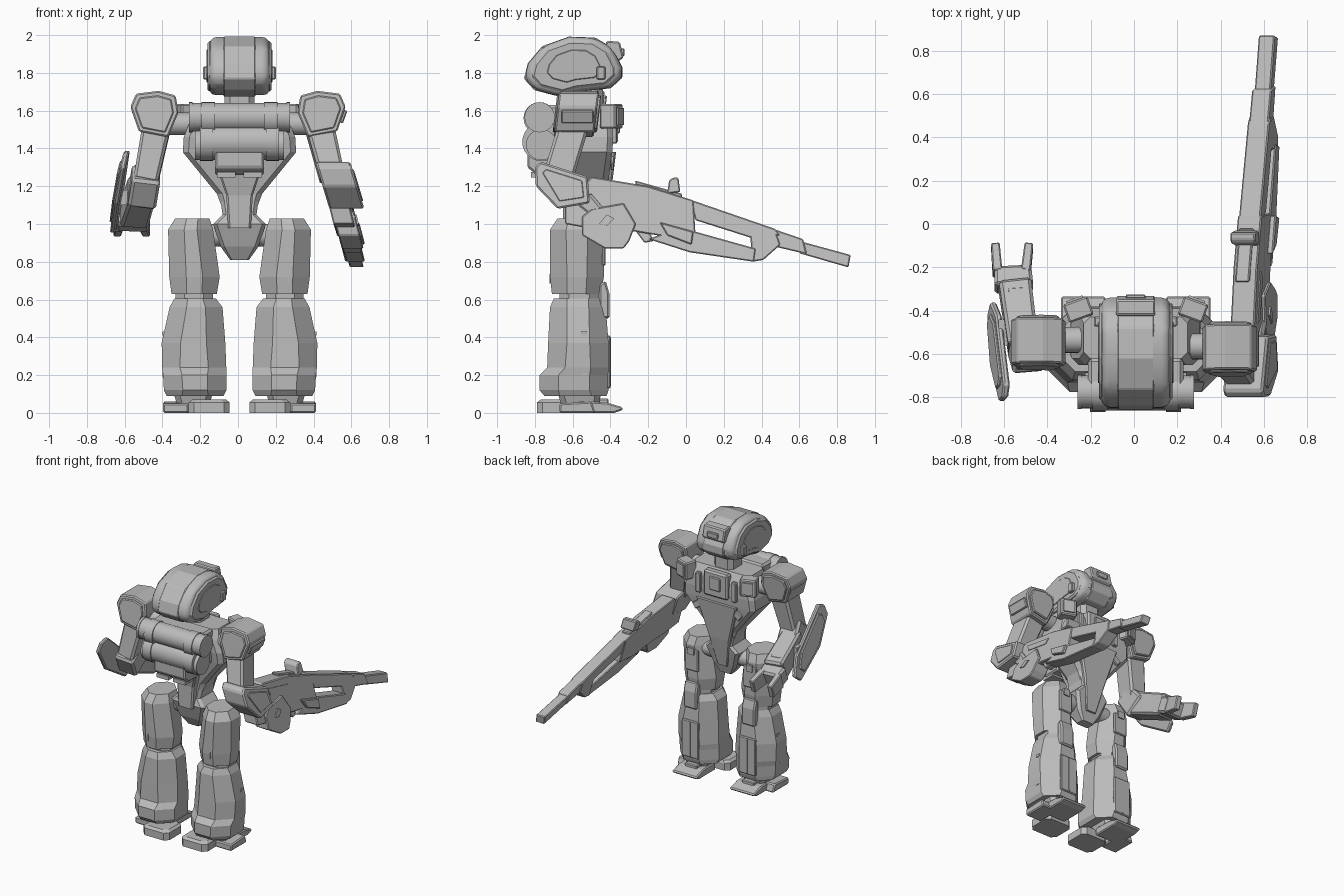
import bpy, bmesh, math
from mathutils import Vector, Matrix

cube = bpy.data.objects.get("Cube")
if cube:
    bpy.data.objects.remove(cube, do_unlink=True)

MID = 0.008  # mirror plane of the body

grey = bpy.data.materials.new("armour_grey")
grey.use_nodes = True
grey.diffuse_color = (0.5, 0.5, 0.5, 1)
grey.node_tree.nodes["Principled BSDF"].inputs["Base Color"].default_value = (0.5, 0.5, 0.5, 1)


def finish(name, bm, bevel=0.0, segments=1, smooth=False):
    bmesh.ops.recalc_face_normals(bm, faces=bm.faces)
    if bevel:
        edges = [e for e in bm.edges if e.calc_face_angle(0) > 0.5]
        bmesh.ops.bevel(bm, geom=edges, offset=bevel, segments=segments, profile=0.5,
                        affect='EDGES', clamp_overlap=True)
    mesh = bpy.data.meshes.new(name)
    bm.to_mesh(mesh)
    bm.free()
    mesh.materials.append(grey)
    if smooth:
        mesh.polygons.foreach_set("use_smooth", [True] * len(mesh.polygons))
        mesh.set_sharp_from_angle(angle=math.radians(35))
    obj = bpy.data.objects.new(name, mesh)
    bpy.context.collection.objects.link(obj)
    return obj


def skin(rings):
    """Bridge equal point rings and cap both ends."""
    bm = bmesh.new()
    rows = [[bm.verts.new(p) for p in ring] for ring in rings]
    n = len(rows[0])
    for a, b in zip(rows, rows[1:]):
        for i in range(n):
            bm.faces.new((a[i], a[(i + 1) % n], b[(i + 1) % n], b[i]))
    bm.faces.new(rows[0])
    bm.faces.new(rows[-1])
    return bm


def loft(name, sections, side=1):
    """Chamfered rectangles (z, x0, x1, y0, y1, chamfer) stacked upwards."""
    rings = []
    for z, x0, x1, y0, y1, c in sections:
        pts = [(x0 + c, y0), (x1 - c, y0), (x1, y0 + c), (x1, y1 - c),
               (x1 - c, y1), (x0 + c, y1), (x0, y1 - c), (x0, y0 + c)]
        rings.append([(MID + side * x, y, z) for x, y in pts])
    return finish(name, skin(rings))


def prism(name, profile, x0, x1, side=1, bevel=0.0, segments=1, lean=None, smooth=False):
    """Side profile (y, z) extruded across x; lean shifts x by y and z."""
    shift = lean or (lambda y, z: 0)
    rings = [[(MID + side * (x + shift(y, z)), y, z) for y, z in profile] for x in (x0, x1)]
    return finish(name, skin(rings), bevel, segments, smooth)


def front_prism(name, profile, y0, y1, side=1, bevel=0.0, tilt=0.0):
    rings = [[(side * x, y + tilt * (z - 1.58), z) for x, z in profile] for y in (y0, y1)]
    return finish(name, skin(rings), bevel)


def box(name, centre, size, side=1, turn=0, axis='Z', bevel=0.0):
    x, y, z = centre
    m = (Matrix.Translation((MID + side * x, y, z))
         @ Matrix.Rotation(side * math.radians(turn), 4, axis) @ Matrix.Diagonal((*size, 1)))
    bm = bmesh.new()
    bmesh.ops.create_cube(bm, size=1, matrix=m)
    return finish(name, bm, bevel)


def beam(name, start, end, w0, d0, w1, d1, bevel=0.015):
    a, b = Vector(start), Vector(end)
    z = (b - a).normalized()
    x = (Vector((1, 0, 0)) - z * z.x).normalized()
    y = z.cross(x)
    rings = [[p + x * sx * w / 2 + y * sy * d / 2 for sx, sy in ((-1, -1), (1, -1), (1, 1), (-1, 1))]
             for p, w, d in ((a, w0, d0), (b, w1, d1))]
    return finish(name, skin(rings), bevel)


def axle(name, x0, x1, y, z, r, side=1):
    """Cylinder lying across the body."""
    m = (Matrix.Translation((MID + side * (x0 + x1) / 2, y, z))
         @ Matrix.Rotation(math.pi / 2, 4, 'Y'))
    bm = bmesh.new()
    bmesh.ops.create_cone(bm, cap_ends=True, segments=24, radius1=r, radius2=r,
                          depth=x1 - x0, matrix=m)
    return finish(name, bm, smooth=True)


def scaled(profile, k, cy=-.59, cz=1.84):
    return [(cy + (y - cy) * k, cz + (z - cz) * k) for y, z in profile]


# Head: rounded helmet, centre band, side plates, sensor
helmet = [(-.855, 1.77), (-.835, 1.85), (-.76, 1.94), (-.62, 1.99), (-.48, 1.985), (-.39, 1.93),
          (-.34, 1.83), (-.34, 1.775), (-.4, 1.72), (-.58, 1.7), (-.665, 1.675), (-.8, 1.71)]
prism("helmet", helmet, -.16, .16, bevel=.05, segments=3, smooth=True)
prism("helmet_band", scaled(helmet, 1.012), -.085, .085, bevel=.006)
for s, tag in ((1, "left"), (-1, "right")):
    prism(tag + "_helmet_plate", scaled(helmet, .86), .14, .17, s, .012)
    prism(tag + "_helmet_inlay", scaled(helmet, .55), .165, .175, s, .004)
    box(tag + "_ear", (.175, -.45, 1.8), (.035, .045, .07), s, bevel=.006)
    box(tag + "_visor_cheek", (.11, -.37, 1.8), (.07, .05, .06), s, -20, bevel=.01)
prism("sensor_housing", [(-.44, 1.9), (-.42, 1.97), (-.35, 1.965), (-.33, 1.88), (-.36, 1.86)],
      -.09, .09, bevel=.008)
box("sensor_lens", (0, -.335, 1.91), (.09, .02, .04), bevel=.005)
loft("neck", [(1.58, -.08, .08, -.6, -.44, .03), (1.73, -.08, .08, -.6, -.44, .03)])

# Torso wedge and pelvis
loft("torso", [(1.08, -.09, .09, -.6, -.43, .02), (1.16, -.12, .12, -.6, -.42, .03),
               (1.38, -.3, .3, -.64, -.39, .03), (1.46, -.295, .295, -.65, -.385, .03),
               (1.55, -.26, .26, -.65, -.39, .03), (1.62, -.24, .24, -.62, -.43, .03)])
loft("pelvis", [(.81, -.05, .05, -.55, -.48, .01), (.88, -.1, .1, -.59, -.46, .02),
                (1.0, -.14, .14, -.63, -.43, .02), (1.05, -.09, .09, -.61, -.42, .02),
                (1.12, -.1, .1, -.6, -.42, .02)])
loft("belly_plate", [(.88, -.04, .04, -.47, -.445, .005), (1.1, -.09, .09, -.44, -.405, .01),
                     (1.38, -.17, .17, -.4, -.37, .01)])
loft("spine_plate", [(.98, -.06, .06, -.65, -.6, .01), (1.15, -.07, .07, -.65, -.58, .01),
                     (1.3, -.12, .12, -.68, -.6, .01)])
box("chest_block", (0, -.39, 1.52), (.2, .06, .19), bevel=.012)
box("chest_hatch", (0, -.36, 1.53), (.09, .02, .1), bevel=.006)
for s, tag in ((1, "left"), (-1, "right")):
    box(tag + "_chest_vent", (.265, -.395, 1.57), (.12, .09, .13), s, -20, bevel=.008)
    box(tag + "_vent_slat", (.28, -.352, 1.57), (.08, .02, .09), s, -20)
    box(tag + "_chest_rib", (.15, -.38, 1.5), (.04, .03, .15), s, bevel=.006)
    box(tag + "_waist_fin", (.16, -.39, 1.33), (.09, .02, .05), s, 35, 'Y', .005)

# Backpack: two barrels, end caps and exhaust
axle("upper_barrel", -.26, .26, -.775, 1.565, .076)
axle("lower_barrel", -.2, .2, -.765, 1.435, .095)
for s, tag in ((1, "left"), (-1, "right")):
    axle(tag + "_upper_cap", .13, .2, -.775, 1.56, .085, s)
    axle(tag + "_upper_end", .25, .268, -.775, 1.565, .08, s)
    axle(tag + "_lower_cap", .14, .21, -.765, 1.435, .102, s)
    axle(tag + "_lower_end", .2, .235, -.765, 1.42, .082, s)
box("backpack_core", (0, -.69, 1.5), (.44, .14, .26), bevel=.015)
prism("exhaust", [(-.84, 1.4), (-.84, 1.3), (-.79, 1.26), (-.66, 1.26), (-.64, 1.4)],
      -.13, .13, bevel=.01)
for x in (-.07, .07):
    box("exhaust_nozzle", (x, -.77, 1.26), (.1, .1, .03))

# Legs and feet
for s, tag in ((1, "left"), (-1, "right")):
    axle(tag + "_hip_axle", .08, .2, -.53, .94, .06, s)
    loft(tag + "_thigh", [(.63, .12, .36, -.71, -.45, .08), (.72, .105, .372, -.72, -.435, .09),
                          (.97, .14, .378, -.72, -.435, .085), (1.03, .16, .34, -.68, -.46, .06)], s)
    loft(tag + "_knee_joint", [(.57, .14, .34, -.67, -.46, .05), (.65, .14, .34, -.67, -.46, .05)], s)
    loft(tag + "_shin", [(.09, .085, .385, -.75, -.42, .08), (.12, .07, .4, -.775, -.41, .1),
                         (.2, .07, .405, -.775, -.41, .1), (.24, .07, .41, -.735, -.41, .095),
                         (.37, .075, .412, -.73, -.41, .1), (.56, .09, .37, -.72, -.425, .09),
                         (.605, .125, .345, -.7, -.445, .07)], s)
    prism(tag + "_knee_plate", [(-.46, .5), (-.46, .68), (-.425, .7), (-.405, .63), (-.405, .5)],
          .19, .3, s, .01)
    box(tag + "_thigh_plate", (.245, -.435, .86), (.11, .02, .16), s, bevel=.006)
    box(tag + "_thigh_latch", (.245, -.424, .93), (.05, .015, .05), s)
    box(tag + "_shin_plate", (.24, -.41, .27), (.14, .02, .28), s, bevel=.006)
    box(tag + "_shin_seam", (.24, -.4, .27), (.012, .008, .26), s)
    for z in (.2, .3, .42):
        box(tag + "_shin_notch", (.4, -.54, z), (.015, .03, .02), s)
    box(tag + "_thigh_slit", (.26, -.72, .71), (.006, .006, .05), s)
    loft(tag + "_ankle", [(.04, .16, .33, -.66, -.46, .03), (.11, .14, .35, -.68, -.45, .03)], s)
    loft(tag + "_heel", [(0, .052, .27, -.79, -.59, .03), (.055, .052, .27, -.79, -.59, .03),
                         (.07, .07, .25, -.77, -.6, .03)], s)
    prism(tag + "_side_foot", [(-.67, 0), (-.67, .05), (-.5, .06), (-.48, 0)], .27, .405, s, .008)
    prism(tag + "_toe", [(-.57, .0), (-.57, .06), (-.42, .055), (-.335, .03), (-.335, .015), (-.38, 0)],
          .14, .345, s, .008)
    box(tag + "_toe_ridge", (.24, -.46, .06), (.1, .1, .03), s, bevel=.006)

# Shoulder pads
pad = [(.33, 1.68), (.42, 1.705), (.54, 1.69), (.57, 1.62), (.525, 1.49), (.37, 1.46), (.315, 1.59)]
pad_rim = [(.445 + (x - .445) * .8, 1.58 + (z - 1.58) * .8) for x, z in pad]
for s, tag, y in ((1, "left", -.575), (-1, "right", -.545)):
    axle(tag + "_shoulder_axle", .25, .42, y + .01, 1.53, .06, s)
    front_prism(tag + "_shoulder_pad", pad, y - .11, y + .1, s, .008, .12)
    front_prism(tag + "_shoulder_pad_rim", pad_rim, y - .12, y + .115, s, .006, .12)
    box(tag + "_shoulder_trim", (.545, y, 1.57), (.03, .17, .07), s, 20, 'Y', .006)

# Left arm holding the rifle
beam("left_upper_arm", (.43, -.595, 1.52), (.5, -.68, 1.24), .15, .16, .13, .16)
prism("left_forearm", [(-.8, 1.3), (-.77, 1.33), (-.52, 1.25), (-.51, 1.11), (-.68, 1.08), (-.795, 1.2)],
      .44, .625, bevel=.01, lean=lambda y, z: -.3 * (z - 1.2))
prism("left_forearm_panel", [(-.76, 1.27), (-.74, 1.29), (-.55, 1.23), (-.54, 1.14), (-.67, 1.12)],
      .615, .632, bevel=.004, lean=lambda y, z: -.3 * (z - 1.2))
beam("left_hand", (.55, -.54, 1.13), (.575, -.46, 1.05), .1, .1, .08, .08)


# Rifle: every part shares one slope and roll
def rifle(name, profile, x0, x1, bevel=.006):
    return prism(name, profile, x0, x1, bevel=bevel,
                 lean=lambda y, z: .552 + .07 * y - .25 * (z - 1.02 + .25 * y))


rifle("rifle_receiver", [(-.64, 1.1), (-.5, 1.25), (-.2, 1.2), (.04, 1.125), (.05, .95),
                         (-.12, .935), (-.27, .96), (-.53, .98), (-.64, 1.0)], -.055, .055)
rifle("rifle_magazine", [(-.55, .94), (-.55, 1.04), (-.5, 1.08), (-.33, 1.11), (-.265, 1.0),
                         (-.3, .91), (-.33, .87), (-.43, .87)], -.045, .07)
rifle("rifle_top_rail", [(.02, 1.13), (.47, .975), (.5, .94), (.35, .925), (.05, 1.02)], -.05, .05)
rifle("rifle_lower_grip", [(-.2, .92), (-.12, .95), (.03, .965), (.37, .87), (.36, .8), (.02, .85)],
      -.045, .055)
rifle("rifle_front_block", [(.34, .94), (.47, .975), (.5, .89), (.41, .81), (.35, .8)], -.05, .05)
rifle("rifle_barrel_sleeve", [(.46, .975), (.62, .92), (.64, .84), (.47, .88)], -.045, .045)
rifle("rifle_barrel", [(.6, .91), (.872, .836), (.86, .77), (.6, .845)], -.037, .037)
rifle("rifle_side_panel", [(-.46, 1.2), (-.22, 1.15), (-.24, 1.11), (-.44, 1.15)], .05, .06, 0)
rifle("rifle_magazine_latch", [(-.46, 1.0), (-.42, 1.05), (-.38, 1.03), (-.42, .99)], .065, .078, 0)
rifle("rifle_trigger_guard", [(-.28, .98), (-.2, .97), (-.17, .91), (-.22, .9)], -.03, .03)
rifle("rifle_foregrip_pod", [(-.14, 1.01), (.04, .96), (.03, .89), (-.1, .94)], .05, .08)
rifle("rifle_sight_base", [(-.27, 1.23), (-.02, 1.16), (-.02, 1.12), (-.26, 1.18)], -.04, .025)
rifle("rifle_sight", [(-.1, 1.16), (-.09, 1.23), (-.07, 1.245), (-.04, 1.245), (-.03, 1.17)], -.06, .055)

# Right arm, open claw hand and forearm shield
beam("right_upper_arm", (-.43, -.56, 1.52), (-.49, -.6, 1.22), .15, .16, .13, .15)
beam("right_elbow", (-.485, -.63, 1.27), (-.51, -.53, 1.13), .15, .15, .15, .18)
beam("right_forearm", (-.51, -.58, 1.18), (-.55, -.28, 1.05), .14, .17, .15, .16)
beam("right_cuff", (-.535, -.42, 1.14), (-.545, -.3, 1.095), .1, .1, .1, .1)
beam("right_palm", (-.555, -.3, 1.05), (-.56, -.21, 1.01), .18, .12, .17, .12)
for x, end in ((-.63, -.64), (-.5, -.485)):
    beam("right_finger", (x, -.23, 1.02), (end, -.1, .98), .045, .12, .04, .1, .006)
shield = [(-.82, 1.3), (-.8, 1.37), (-.74, 1.39), (-.42, 1.13), (-.36, 1.0), (-.42, .95), (-.68, 1.11)]


def shield_lean(y, z):
    return -.22 * (z - 1.2) - .06 * (y + .6)


prism("right_shield", shield, .613, .643, -1, .008, lean=shield_lean)
prism("right_shield_face", scaled(shield, .75, -.58, 1.18), .638, .655, -1, .006, lean=shield_lean)
box("right_shield_mount", (.588, -.5, 1.14), (.09, .12, .08), -1)
